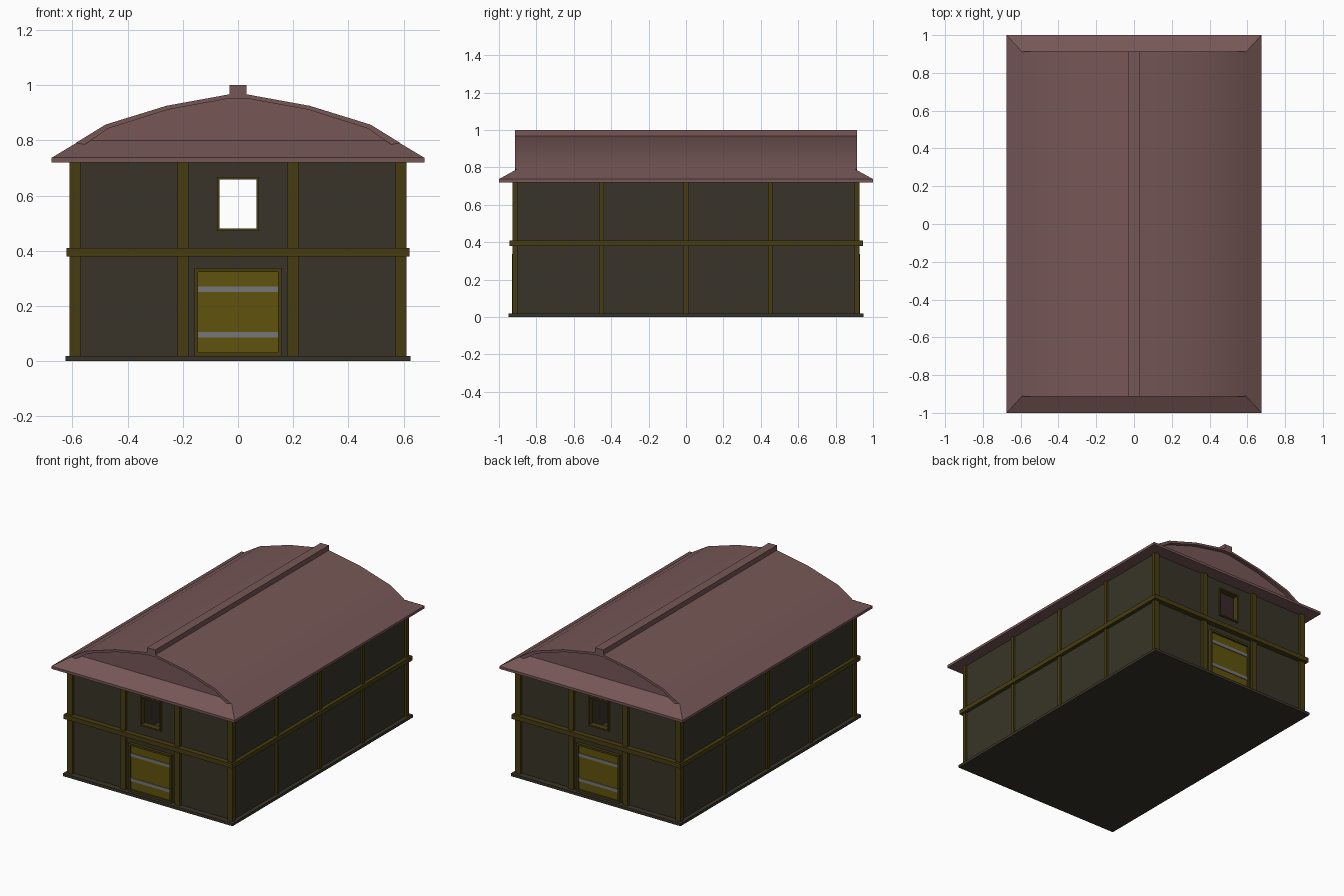
import bpy, bmesh, math

if "Cube" in bpy.data.objects:
    bpy.data.objects.remove(bpy.data.objects["Cube"])


def material(name, rgb):
    m = bpy.data.materials.new(name)
    m.diffuse_color = (*rgb, 1)
    m.use_nodes = True
    m.node_tree.nodes["Principled BSDF"].inputs["Base Color"].default_value = m.diffuse_color
    return m


PLASTER = material("plaster", (0.040, 0.034, 0.021))
TIMBER = material("timber", (0.062, 0.045, 0.005))
PLANK = material("plank", (0.115, 0.084, 0.004))
IRON = material("iron", (0.18, 0.18, 0.18))
TILE = material("tile", (0.18, 0.095, 0.093))


def finish(name, bm, mat):
    bmesh.ops.recalc_face_normals(bm, faces=bm.faces)
    me = bpy.data.meshes.new(name)
    bm.to_mesh(me)
    bm.free()
    ob = bpy.data.objects.new(name, me)
    bpy.context.collection.objects.link(ob)
    me.materials.append(mat)
    return ob


def box(name, x0, x1, y0, y1, z0, z1, mat):
    bm = bmesh.new()
    bmesh.ops.create_cube(bm, size=1)
    for v in bm.verts:
        v.co = ((x0 + x1) / 2 + v.co.x * (x1 - x0),
                (y0 + y1) / 2 + v.co.y * (y1 - y0),
                (z0 + z1) / 2 + v.co.z * (z1 - z0))
    return finish(name, bm, mat)


def ring(name, x0, x1, z0, z1, w, y0, y1, mat, bottom=True):
    """Rectangular frame in the xz plane, made of bars of width w."""
    box(name + "_left", x0, x0 + w, y0, y1, z0, z1, mat)
    box(name + "_right", x1 - w, x1, y0, y1, z0, z1, mat)
    box(name + "_top", x0 + w, x1 - w, y0, y1, z1 - w, z1, mat)
    if bottom:
        box(name + "_bottom", x0 + w, x1 - w, y0, y1, z0, z0 + w, mat)


def prism(name, pts, y0, y1, mat):
    """Extrude an xz outline along y."""
    bm = bmesh.new()
    f = bm.faces.new([bm.verts.new((x, y0, z)) for x, z in pts])
    ext = bmesh.ops.extrude_face_region(bm, geom=[f])["geom"]
    bmesh.ops.translate(bm, vec=(0, y1 - y0, 0),
                        verts=[g for g in ext if isinstance(g, bmesh.types.BMVert)])
    return finish(name, bm, mat)


def smooth(ob):
    bpy.ops.object.select_all(action="DESELECT")
    ob.select_set(True)
    bpy.context.view_layer.objects.active = ob
    bpy.ops.object.shade_smooth_by_angle(angle=math.radians(30))


# Ground slab
box("base_slab", -0.625, 0.625, -0.95, 0.95, 0, 0.018, PLASTER)

# Hollow walls with a window opening through both gable ends
walls = box("walls", -0.598, 0.598, -0.91, 0.91, 0.01, 0.725, PLASTER)
room = box("room_cutter", -0.57, 0.57, -0.885, 0.885, 0.0, 0.8, PLASTER)
hole = box("window_cutter", -0.068, 0.068, -1.2, 1.2, 0.48, 0.66, PLASTER)
bpy.context.view_layer.objects.active = walls
for cutter in (room, hole):
    mod = walls.modifiers.new("cut", "BOOLEAN")
    mod.operation = "DIFFERENCE"
    mod.solver = "EXACT"
    mod.object = cutter
    bpy.ops.object.modifier_apply(modifier=mod.name)
    bpy.data.objects.remove(cutter)

# Timber belt around the whole building
for s, n in ((-1, "a"), (1, "b")):
    ys = sorted((s * 0.90, s * 0.945))
    xs = sorted((s * 0.58, s * 0.622))
    box("belt_end_" + n, -0.622, 0.622, *ys, 0.38, 0.41, TIMBER)
    box("belt_side_" + n, *xs, -0.90, 0.90, 0.38, 0.41, TIMBER)

# Corner posts, end posts and side posts
for sx in (-1, 1):
    for sy in (-1, 1):
        ys = sorted((sy * 0.90, sy * 0.927))
        box("corner_post", *sorted((sx * 0.57, sx * 0.61)), *ys, 0.018, 0.722, TIMBER)
        box("end_post", *sorted((sx * 0.18, sx * 0.22)), *ys, 0.018, 0.722, TIMBER)
    for y in (-0.45, 0, 0.45):
        box("side_post", *sorted((sx * 0.58, sx * 0.61)),
            y - 0.0125, y + 0.0125, 0.018, 0.722, TIMBER)

# Doors and window frames on both ends
for s, n in ((-1, "front"), (1, "back")):
    def span(a, b):
        return sorted((s * a, s * b))
    ring(n + "_door_frame", -0.158, 0.158, 0.018, 0.337, 0.013, *span(0.90, 0.93), TIMBER)
    box(n + "_door", -0.146, 0.146, *span(0.90, 0.918), 0.02, 0.33, PLANK)
    for z in (0.085, 0.25):
        box(n + "_door_strap", -0.145, 0.145, *span(0.915, 0.923), z, z + 0.021, IRON)
    ring(n + "_window_frame", -0.076, 0.076, 0.472, 0.668, 0.009, *span(0.883, 0.922), TIMBER)

# Roof skirt: eave slab topped by a hipped frustum
bm = bmesh.new()
loops = [[bm.verts.new((sx * x, sy * y, z)) for sx, sy in ((-1, -1), (1, -1), (1, 1), (-1, 1))]
         for x, y, z in ((0.675, 1, 0.72), (0.675, 1, 0.737), (0.57, 0.887, 0.80))]
bm.faces.new(loops[0])
bm.faces.new(loops[2])
for lo, hi in zip(loops, loops[1:]):
    for i in range(4):
        j = (i + 1) % 4
        bm.faces.new((lo[i], lo[j], hi[j], hi[i]))
finish("roof_skirt", bm, TILE)

# Curved roof shell overhanging the recessed gable panels
half = [(0.587, 0.791), (0.48, 0.857), (0.26, 0.925), (0.03, 0.967)]
inner = [(0.555, 0.785), (0.47, 0.843), (0.255, 0.911), (0.03, 0.952)]


def arch(pts):
    return pts + [(-x, z) for x, z in reversed(pts)]


smooth(prism("roof_shell", arch(half) + arch(inner)[::-1], -0.913, 0.913, TILE))
prism("gable_infill", arch([(x, z + 0.003) for x, z in inner]), -0.887, 0.887, TILE)

# Ridge cap
box("ridge_cap", -0.03, 0.03, -0.913, 0.913, 0.952, 1.0, TILE)
